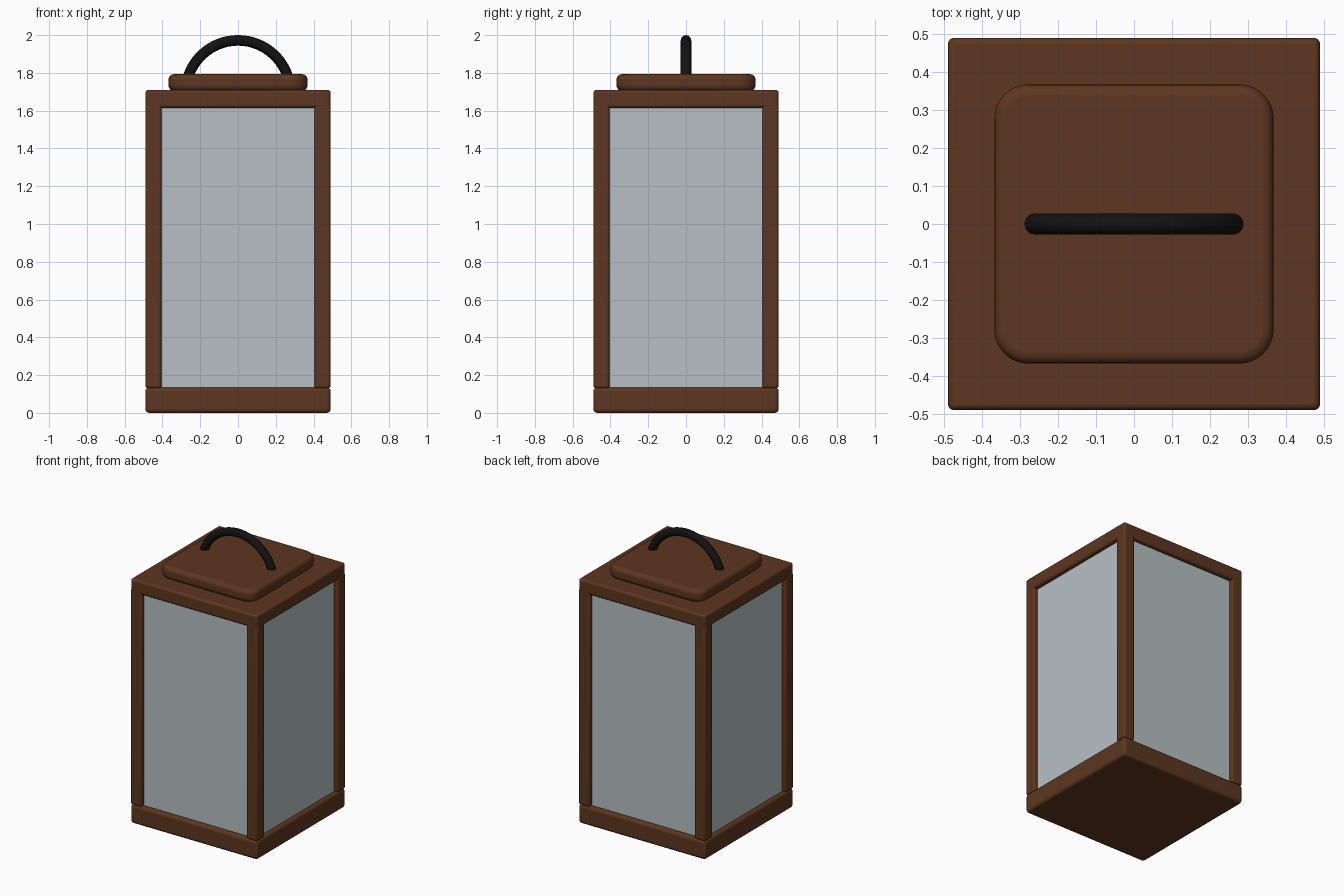
import bpy, bmesh
from math import sin, cos, pi, radians

if "Cube" in bpy.data.objects:
    bpy.data.objects.remove(bpy.data.objects["Cube"])


def material(name, color):
    m = bpy.data.materials.new(name)
    m.diffuse_color = (*color, 1)
    m.use_nodes = True
    m.node_tree.nodes["Principled BSDF"].inputs["Base Color"].default_value = m.diffuse_color
    return m


WOOD = material("brown_wood", (0.11, 0.037, 0.014))
GLASS = material("frosted_glass", (0.47, 0.53, 0.55))
IRON = material("black_iron", (0.006, 0.006, 0.006))


def box(name, lo, hi, mat, bevel=0.0, corner=0.0):
    """Box between two corners; corner rounds the plan, bevel softens all edges."""
    bm = bmesh.new()
    bmesh.ops.create_cube(bm, size=1)
    for v in bm.verts:
        for i in range(3):
            v.co[i] = lo[i] if v.co[i] < 0 else hi[i]
    if corner:
        upright = [e for e in bm.edges
                   if abs(e.verts[0].co.z - e.verts[1].co.z) > 1e-4]
        bmesh.ops.bevel(bm, geom=upright, offset=corner, segments=8,
                        profile=0.5, affect='EDGES')
    mesh = bpy.data.meshes.new(name)
    bm.to_mesh(mesh)
    bm.free()
    mesh.materials.append(mat)
    ob = bpy.data.objects.new(name, mesh)
    bpy.context.collection.objects.link(ob)
    if bevel:
        b = ob.modifiers.new("soft_edges", 'BEVEL')
        b.width = bevel
        b.segments = 4
        b.limit_method = 'ANGLE'
        b.angle_limit = radians(40)
        smooth(ob)
    return ob


def smooth(ob):
    bpy.ops.object.select_all(action='DESELECT')
    ob.select_set(True)
    bpy.context.view_layer.objects.active = ob
    bpy.ops.object.shade_smooth_by_angle(angle=radians(40))


W = 0.49       # half width of the lantern
P = 0.405      # inner side of the posts
G = 0.46       # outer face of the glass

# base, top plate and rounded cap
box("base", (-W, -W, 0), (W, W, 0.135), WOOD, 0.02)
box("top_plate", (-W, -W, 1.615), (W, W, 1.71), WOOD, 0.016)
box("cap", (-0.368, -0.368, 1.705), (0.368, 0.368, 1.793), WOOD, 0.028, 0.09)

# four corner posts
for sx, xn in ((-1, "left"), (1, "right")):
    for sy, yn in ((-1, "front"), (1, "back")):
        xs, ys = sorted((sx * P, sx * W)), sorted((sy * P, sy * W))
        box(f"{yn}_{xn}_post", (xs[0], ys[0], 0.13), (xs[1], ys[1], 1.64), WOOD, 0.014)

# four glass panes, set back from the posts
for s, yn, xn in ((-1, "front", "left"), (1, "back", "right")):
    a, b = sorted((s * G, s * (G - 0.02)))
    box(f"{yn}_glass", (-0.42, a, 0.125), (0.42, b, 1.625), GLASS)
    box(f"{xn}_glass", (a, -0.42, 0.125), (b, 0.42, 1.625), GLASS)

# arched carrying handle, its feet sunk into the cap
curve = bpy.data.curves.new("handle", 'CURVE')
curve.dimensions = '3D'
curve.bevel_depth = 0.028
curve.bevel_resolution = 4
curve.use_fill_caps = True
sp = curve.splines.new('POLY')
N = 32
sp.points.add(N)
for i, p in enumerate(sp.points):
    a = radians(5) + radians(170) * i / N
    p.co = (0.277 * cos(a), 0, 1.695 + 0.277 * sin(a), 1)
sp.use_smooth = True
curve.materials.append(IRON)
bpy.context.collection.objects.link(bpy.data.objects.new("handle", curve))
